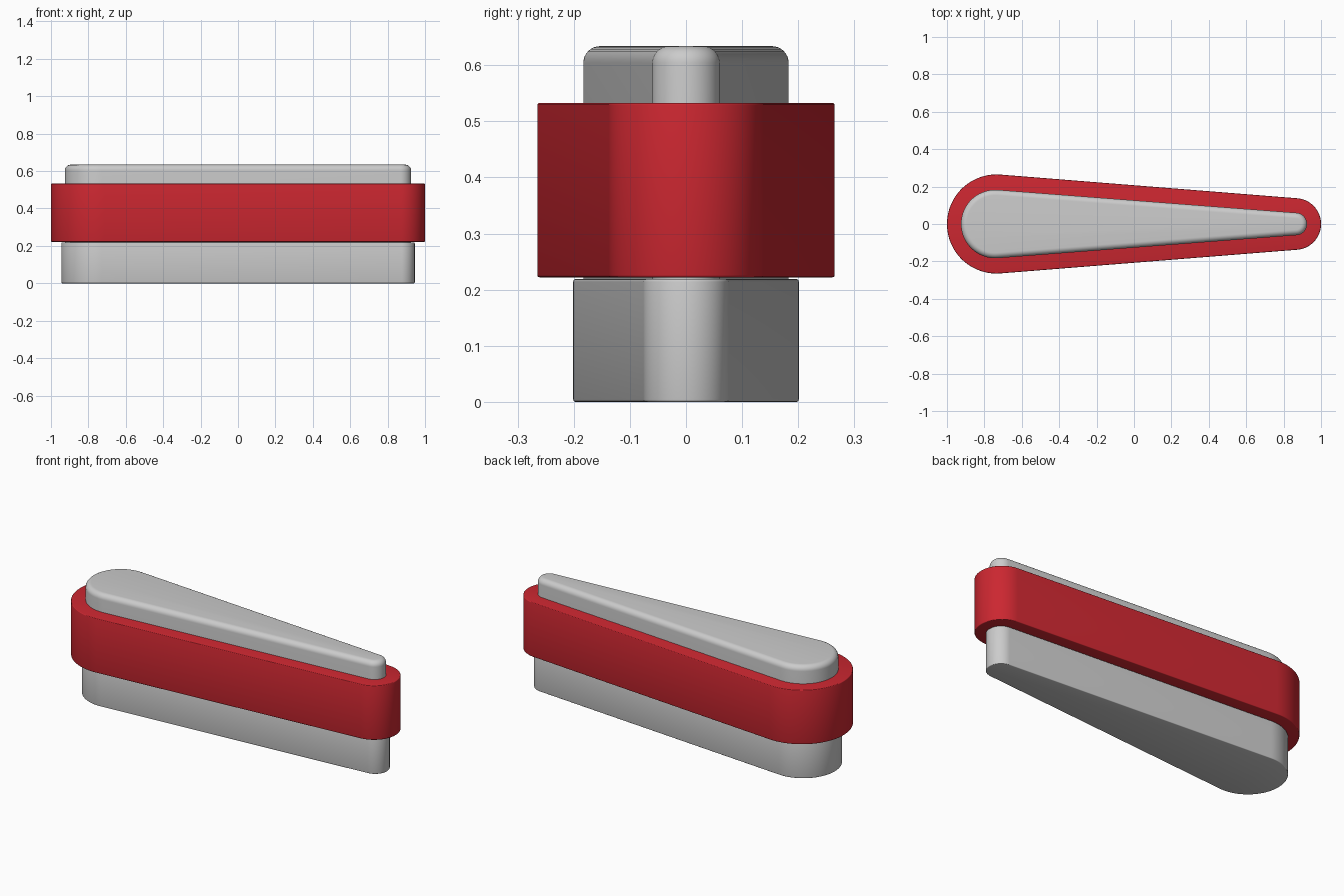
import bpy, bmesh
from math import acos, pi, sin, cos, radians

if "Cube" in bpy.data.objects:
    bpy.data.objects.remove(bpy.data.objects["Cube"])

SEG = 40


def teardrop(half_len, r_big, r_small, inset):
    """Outline of two circles joined by tangent lines, shrunk by inset."""
    c_big, c_small = -half_len + r_big, half_len - r_small
    a = acos((r_big - r_small) / (c_small - c_big))
    pts = []
    for c, r, start, end in ((c_small, r_small, -a, a), (c_big, r_big, a, 2 * pi - a)):
        for i in range(SEG + 1):
            t = start + (end - start) * i / SEG
            pts.append((c + (r - inset) * cos(t), (r - inset) * sin(t)))
    return pts


def rounded_prism(name, half_len, r_big, r_small, z0, z1, bottom, top, steps, material=None):
    """Teardrop column with rounded bottom and top edges."""
    rings = []
    for i in range(steps + 1):
        t = pi / 2 * i / steps
        rings.append((bottom * (1 - sin(t)), z0 + bottom * (1 - cos(t))))
    for i in range(steps + 1):
        t = pi / 2 * i / steps
        rings.append((top * (1 - cos(t)), z1 - top * (1 - sin(t))))
    bm = bmesh.new()
    loops = [[bm.verts.new((x, y, z)) for x, y in teardrop(half_len, r_big, r_small, inset)]
             for inset, z in rings]
    n = len(loops[0])
    for lo, hi in zip(loops, loops[1:]):
        for i in range(n):
            j = (i + 1) % n
            bm.faces.new((lo[i], lo[j], hi[j], hi[i]))
    bm.faces.new(loops[0][::-1])
    bm.faces.new(loops[-1])
    mesh = bpy.data.meshes.new(name)
    bm.to_mesh(mesh)
    bm.free()
    obj = bpy.data.objects.new(name, mesh)
    bpy.context.collection.objects.link(obj)
    if material:
        mesh.materials.append(material)
    bpy.ops.object.select_all(action='DESELECT')
    obj.select_set(True)
    bpy.context.view_layer.objects.active = obj
    bpy.ops.object.shade_smooth_by_angle(angle=radians(35))
    return obj


red = bpy.data.materials.new("red")
red.diffuse_color = (0.6, 0.02, 0.03, 1)
red.use_nodes = True
red.node_tree.nodes["Principled BSDF"].inputs["Base Color"].default_value = red.diffuse_color

# Lower plinth, wide red band, and inner core rising through it as the cap
rounded_prism("base", 0.945, 0.201, 0.076, 0.0, 0.219, 0.004, 0.005, 3)
rounded_prism("red_band", 1.0, 0.265, 0.138, 0.222, 0.533, 0.004, 0.004, 3, red)
rounded_prism("cap", 0.925, 0.183, 0.06, 0.21, 0.634, 0.002, 0.03, 8)
